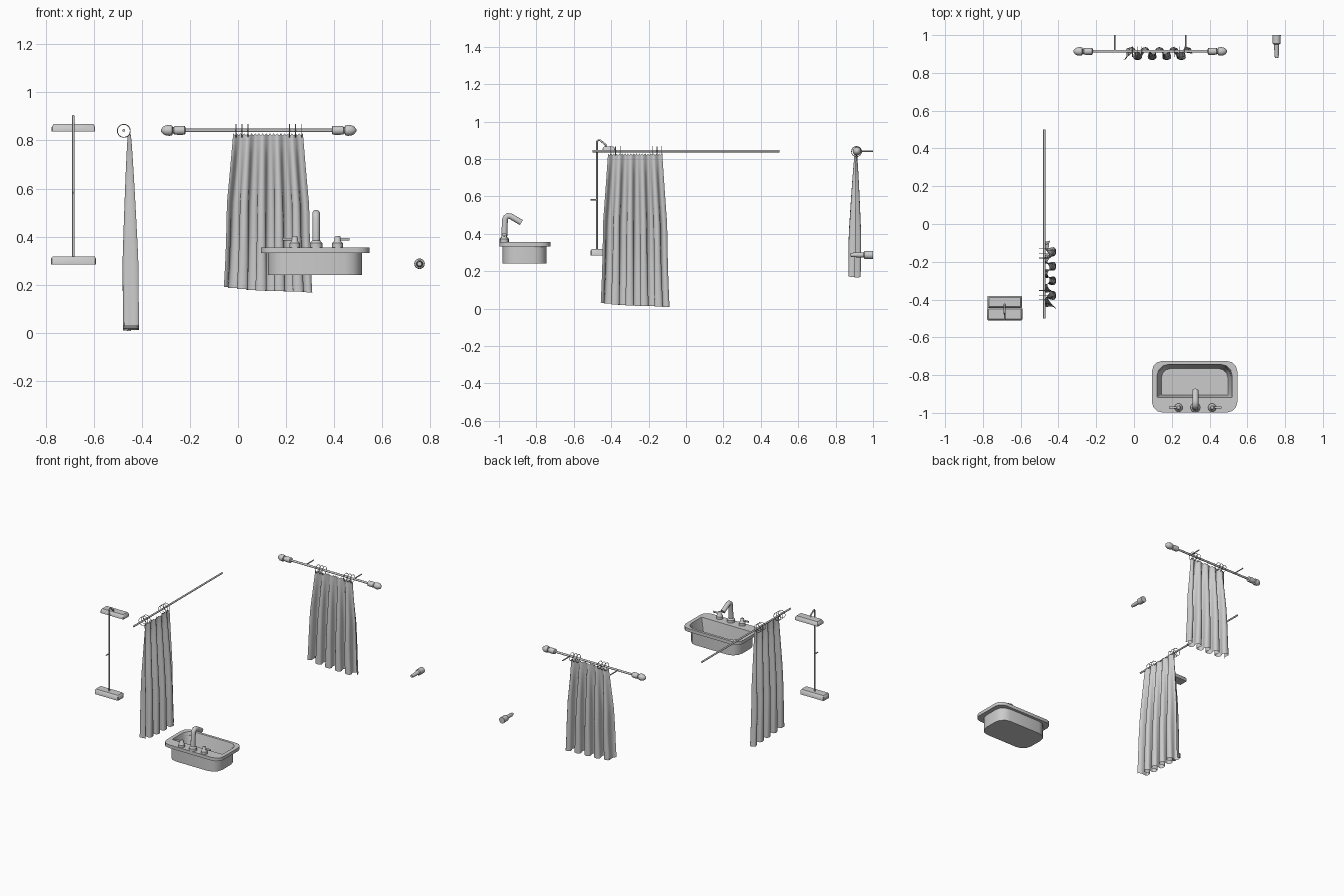
import bpy, math
from mathutils import Vector

if "Cube" in bpy.data.objects:
    bpy.data.objects.remove(bpy.data.objects["Cube"])


def mesh(name, verts, faces, smooth=True):
    me = bpy.data.meshes.new(name)
    me.from_pydata(verts, [], faces)
    ob = bpy.data.objects.new(name, me)
    bpy.context.collection.objects.link(ob)
    bpy.ops.object.select_all(action='DESELECT')
    ob.select_set(True)
    bpy.context.view_layer.objects.active = ob
    if smooth:
        bpy.ops.object.shade_smooth_by_angle(angle=math.radians(40))
    return ob


def loft(name, loops):
    """Skin equal-length loops and cap both ends."""
    n = len(loops[0])
    faces = [(k*n + i, k*n + (i+1) % n, (k+1)*n + (i+1) % n, (k+1)*n + i)
             for k in range(len(loops)-1) for i in range(n)]
    faces += [tuple(range(n))[::-1], tuple(range((len(loops)-1)*n, len(loops)*n))]
    return mesh(name, [v for l in loops for v in l], faces)


def lathe(name, origin, axis, profile, n=16):
    """Revolve (distance, radius) pairs about an axis."""
    a, o = Vector(axis).normalized(), Vector(origin)
    q = Vector((0, 0, 1)).rotation_difference(a)
    return loft(name, [[o + a*d + q @ Vector((r*math.cos(2*math.pi*i/n), r*math.sin(2*math.pi*i/n), 0))
                        for i in range(n)] for d, r in profile])


def rod(name, p, q, r, n=12):
    d = Vector(q) - Vector(p)
    return lathe(name, p, d, [(0, r), (d.length, r)], n)


def tube(name, pts, r, n=12):
    """Sweep a circle along a path lying in the yz plane."""
    pts = [Vector(p) for p in pts]
    loops = []
    for i, p in enumerate(pts):
        t = (pts[min(i+1, len(pts)-1)] - pts[max(i-1, 0)]).normalized()
        x = Vector((1, 0, 0))
        y = t.cross(x)
        loops.append([p + r*(math.cos(2*math.pi*k/n)*x + math.sin(2*math.pi*k/n)*y) for k in range(n)])
    return loft(name, loops)


def round_rect(x0, x1, y0, y1, z, back, front, n=4):
    """Rounded rectangle; back is the radius at y1, front at y0."""
    pts = []
    for cx, cy, r, a in ((x1-back, y1-back, back, 0), (x0+back, y1-back, back, 90),
                         (x0+front, y0+front, front, 180), (x1-front, y0+front, front, 270)):
        for i in range(n):
            t = math.radians(a + 90*i/(n-1))
            pts.append((cx + r*math.cos(t), cy + r*math.sin(t), z))
    return pts


def curtain(name, place, drop):
    """Pleated cloth, flaring and deepening toward the hem."""
    nu, nv = 96, 16
    verts = []
    for j in range(nv+1):
        v = j/nv
        half = 0.145 + 0.025*min(1, v*2.2) + 0.014*v**3
        amp = 0.006 + 0.027*min(1, v*1.5)**0.8
        for i in range(nu+1):
            s = i/nu
            ph = 2*math.pi*4.75*s
            env = min(1, s*12, (1-s)*12)
            u = (s-0.5)*2*half + 0.012*v*env*math.sin(2*ph)
            w = -amp*math.cos(ph) - 0.007*v
            bottom = drop + 0.028*(1-s) - 0.004*math.sin(5*s)
            top = 0.825 + 0.004*math.cos(4*ph)
            verts.append(place(u, w, max(0, top + (bottom-top)*v)))
    faces = [(j*(nu+1)+i, j*(nu+1)+i+1, (j+1)*(nu+1)+i+1, (j+1)*(nu+1)+i)
             for j in range(nv) for i in range(nu)]
    return mesh(name, verts, faces)


def ring(name, loc, rot):
    bpy.ops.mesh.primitive_torus_add(location=loc, rotation=rot, major_radius=0.027, minor_radius=0.0018,
                                     major_segments=24, minor_segments=6)
    bpy.context.object.name = name
    bpy.ops.object.shade_smooth()


# Side curtain, running along y
rod("side_rod", (-0.475, -0.5, 0.842), (-0.475, 0.5, 0.842), 0.006)
curtain("side_curtain", lambda u, w, z: (-0.452 - w, -0.272 + u, z), 0.004)
offsets = (-0.13, -0.105, -0.08, 0.092, 0.117, 0.143)
for k, o in enumerate(offsets):
    ring(f"side_ring_{k}", (-0.475, -0.272 + o, 0.84), (math.pi/2, 0, 0))

# Back curtain, running along x
rod("back_rod", (-0.24, 0.914, 0.842), (0.41, 0.914, 0.842), 0.007)
curtain("back_curtain", lambda u, w, z: (0.125 + u, 0.908 + w, z), 0.163)
for k, o in enumerate(offsets):
    ring(f"back_ring_{k}", (0.122 + o, 0.912, 0.84), (0, math.pi/2, 0))
finial = [(0, 0.012), (0.004, 0.018), (0.03, 0.019), (0.048, 0.017), (0.05, 0.013), (0.053, 0.013),
          (0.056, 0.020), (0.068, 0.023), (0.082, 0.021), (0.094, 0.015), (0.102, 0.005)]
for side, x in ((-1, -0.218), (1, 0.39)):
    lathe("rod_finial", (x, 0.914, 0.842), (side, 0, 0), finial)
for x in (-0.103, 0.275):
    rod("rod_bracket", (x, 0.914, 0.842), (x, 1.0, 0.842), 0.004)

# Sink basin with rim and cavity
loft("sink_basin", [
    round_rect(0.125, 0.515, -0.98, -0.745, 0.24, 0.07, 0.07),
    round_rect(0.125, 0.515, -0.98, -0.745, 0.332, 0.07, 0.07),
    round_rect(0.095, 0.547, -0.998, -0.725, 0.332, 0.055, 0.055),
    round_rect(0.095, 0.547, -0.998, -0.725, 0.355, 0.055, 0.055),
    round_rect(0.122, 0.52, -0.918, -0.743, 0.355, 0.06, 0.004),
    round_rect(0.145, 0.497, -0.905, -0.765, 0.262, 0.05, 0.004)])

# Faucet spout and two lever handles
lathe("faucet_base", (0.325, -0.972, 0.353), (0, 0, 1), [(0, 0.026), (0.02, 0.026), (0.03, 0.017)])
tube("faucet_spout", [(0.325, -0.972, 0.37), (0.325, -0.968, 0.475), (0.325, -0.963, 0.488),
                      (0.325, -0.952, 0.496), (0.325, -0.938, 0.494), (0.325, -0.88, 0.46)], 0.016, 14)
for side in (-1, 1):
    x = 0.325 + side*0.089
    lathe("faucet_handle", (x, -0.972, 0.353), (0, 0, 1),
          [(0, 0.022), (0.02, 0.022), (0.028, 0.014), (0.046, 0.012), (0.05, 0.008)])
    rod("handle_lever", (x, -0.972, 0.389), (x + side*0.05, -0.972, 0.389), 0.006)

# Shower column: control box, riser, bent arm, rectangular head
loft("shower_box", [round_rect(-0.777 + e, -0.591 - e, -0.51 + e, -0.443 - e, z, 0.004, 0.004, 2)
                    for z, e in ((0.283, 0), (0.31, 0), (0.318, 0.006))])
rod("shower_riser", (-0.685, -0.476, 0.31), (-0.685, -0.476, 0.875), 0.005)
rod("riser_clip", (-0.685, -0.51, 0.583), (-0.685, -0.476, 0.583), 0.004)
tube("shower_arm", [(-0.685, -0.476, 0.84), (-0.685, -0.476, 0.893), (-0.685, -0.470, 0.901),
                    (-0.685, -0.460, 0.901), (-0.685, -0.43, 0.876), (-0.685, -0.424, 0.86)], 0.005)
loft("shower_head", [round_rect(-0.775 + e, -0.594 - e, -0.446 + e, -0.38 - e, z, 0.003, 0.003, 2)
                     for z, e in ((0.838, 0), (0.855, 0), (0.868, 0.008))])

# Wall nozzle
lathe("wall_nozzle", (0.755, 1.0, 0.287), (0, -1, 0),
      [(0, 0.022), (0.045, 0.021), (0.05, 0.014), (0.055, 0.013), (0.105, 0.012), (0.12, 0.009)])
